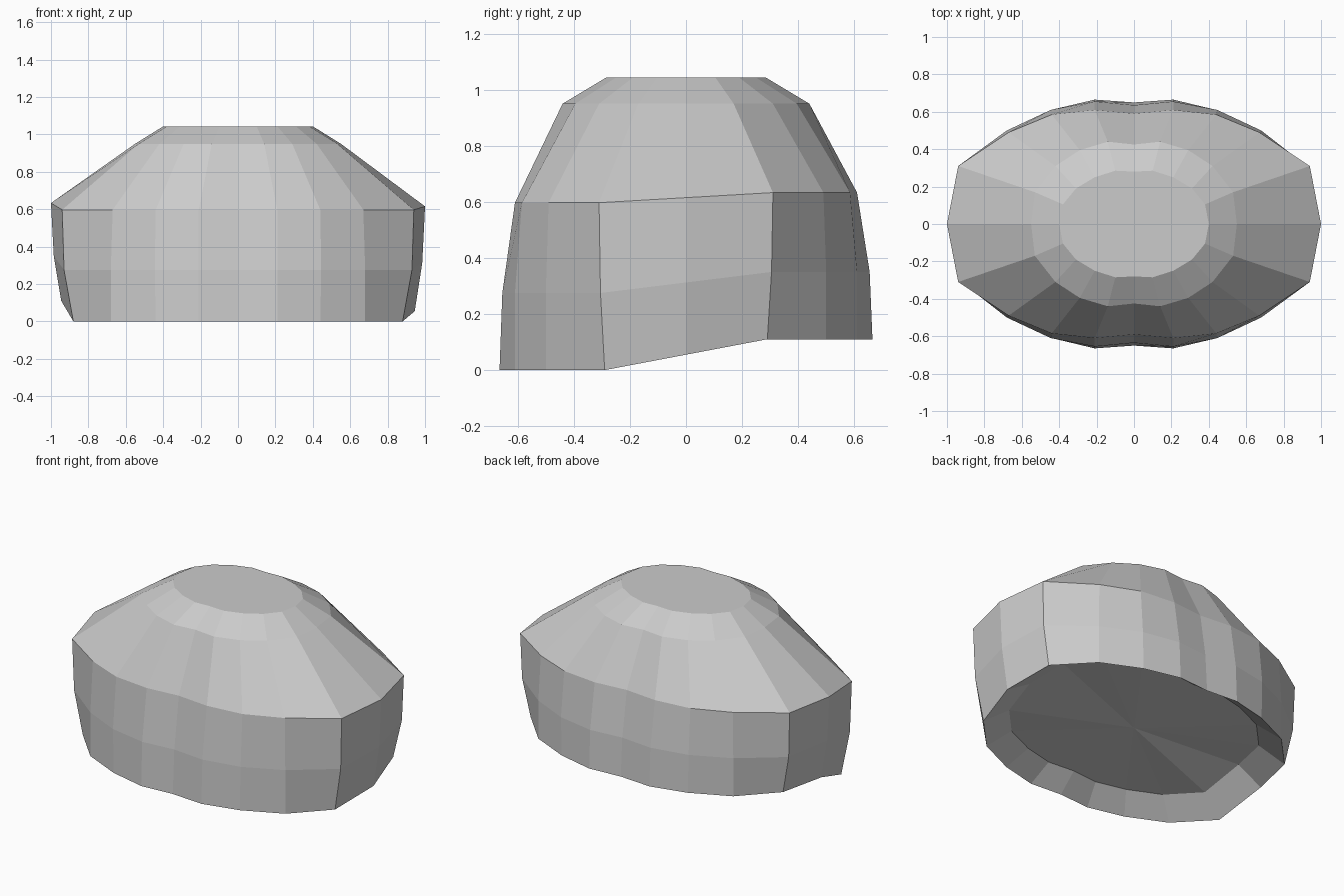
import bpy, bmesh

if "Cube" in bpy.data.objects:
    bpy.data.objects.remove(bpy.data.objects["Cube"])

# Quarter outlines, from the side point (y = 0) round to the centre line (x = 0)
INNER = [(.78, 0), (.73, .24), (.565, .415), (.365, .505), (.175, .55), (0, .535)]
BOTTOM = [(.945, 0), (.88, .29), (.68, .50), (.44, .61), (.21, .665), (0, .65)]
MIDDLE = [(.985, 0), (.93, .305), (.68, .50), (.445, .61), (.21, .655), (0, .635)]
SHOULDER = [(1, 0), (.94, .31), (.67, .49), (.44, .585), (.21, .61), (0, .59)]
UPPER = [(.55, 0), (.53, .17), (.42, .31), (.29, .395), (.14, .44), (0, .425)]
TOP = [(.40, 0), (.38, .105), (.31, .19), (.21, .25), (.10, .285), (0, .28)]

# (outline, front height, back height)
RINGS = [(INNER, .105, .20), (BOTTOM, 0, .11), (MIDDLE, .275, .35),
         (SHOULDER, .597, .633), (UPPER, .95, .95), (TOP, 1.043, 1.043)]


def make_ring(bm, quarter, z_front, z_back):
    """Mirror a quarter outline into a closed ring; the back sits higher."""
    half = quarter + [(-x, y) for x, y in quarter[-2::-1]]
    loop = half + [(x, -y) for x, y in half[-2:0:-1]]
    verts = []
    for x, y in loop:
        if y > 0:
            z = z_back
        elif y < 0:
            z = z_front
        else:
            z = (z_front + z_back) / 2 if x > 0 else z_back
        verts.append(bm.verts.new((x, y, z)))
    return verts


bm = bmesh.new()
rings = [make_ring(bm, *r) for r in RINGS]
n = len(rings[0])

# Underside rim, skirt, sloping crown and bevel
for low, high in zip(rings, rings[1:]):
    for i in range(n):
        j = (i + 1) % n
        bm.faces.new((low[i], low[j], high[j], high[i]))

# Flat top and recessed underside fan
bm.faces.new(rings[-1])
hub = bm.verts.new((0, 0, .152))
for i in range(n):
    bm.faces.new((hub, rings[0][(i + 1) % n], rings[0][i]))

bmesh.ops.recalc_face_normals(bm, faces=bm.faces)
mesh = bpy.data.meshes.new("domed_shell")
bm.to_mesh(mesh)
bm.free()
shell = bpy.data.objects.new("domed_shell", mesh)
bpy.context.collection.objects.link(shell)
